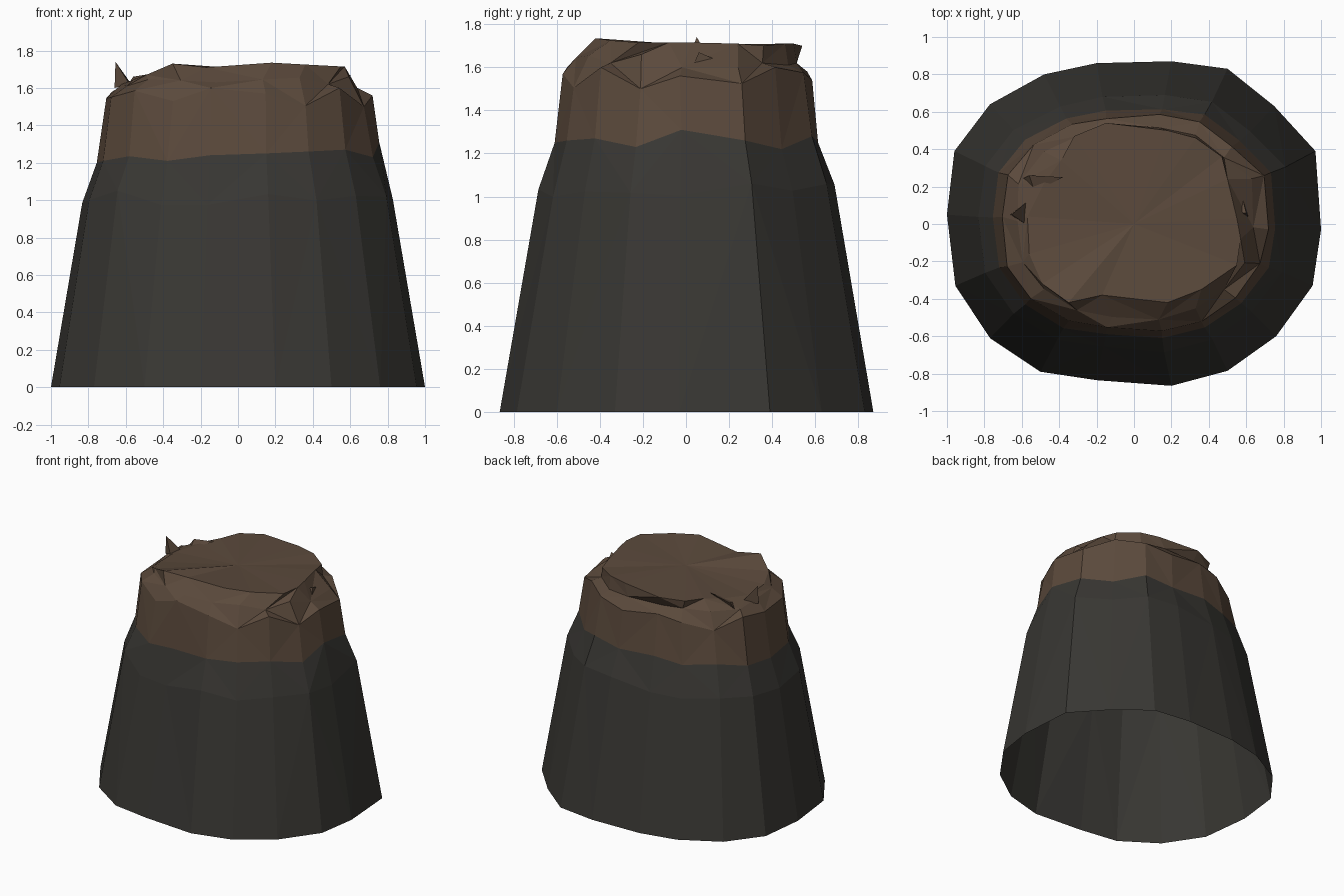
import bpy, bmesh, random

if "Cube" in bpy.data.objects:
    bpy.data.objects.remove(bpy.data.objects["Cube"])

random.seed(4)

# Base outline, counter-clockwise from the back right
BASE = [(.97, .39), (.75, .63), (.5, .83), (.2, .87), (-.2, .86), (-.48, .8),
        (-.77, .64), (-.96, .39), (-1, .05), (-.955, -.33), (-.77, -.61), (-.5, -.79),
        (-.2, -.835), (.2, -.865), (.5, -.785), (.76, -.6), (.955, -.33), (1, -.03)]
N = len(BASE)

# Uneven heights, one per column
BARK_Z = [1.26, 1.22, 1.28, 1.25, 1.27, 1.24, 1.26, 1.22, 1.20,
          1.21, 1.235, 1.21, 1.24, 1.25, 1.26, 1.27, 1.23, 1.31]
RIM_Z = [1.525, 1.60, 1.575, 1.54, 1.58, 1.55, 1.50, 1.58, 1.545,
         1.55, 1.585, 1.53, 1.60, 1.57, 1.505, 1.60, 1.50, 1.56]
LIP_Z = [1.60, 1.62, 1.61, 1.62, 1.62, 1.63, 1.62, 1.61, 1.62,
         1.61, 1.645, 1.64, 1.63, 1.645, 1.655, 1.62, 1.66, 1.60]

# Outline of the broken top
CAP = [(.50, .24, 1.71), (.47, .36, 1.70), (.33, .46, 1.71), (.18, .50, 1.71),
       (-.15, .54, 1.70), (-.32, .47, 1.69), (-.39, .34, 1.68), (-.48, .22, 1.66),
       (-.57, .04, 1.64), (-.56, -.16, 1.645), (-.49, -.32, 1.67), (-.35, -.42, 1.73),
       (-.17, -.38, 1.71), (.18, -.42, 1.735), (.36, -.35, 1.725), (.55, -.22, 1.715),
       (.57, -.08, 1.715), (.55, .03, 1.715)]


def material(name, rgb):
    m = bpy.data.materials.new(name)
    m.diffuse_color = (*rgb, 1)
    m.use_nodes = True
    m.node_tree.nodes["Principled BSDF"].inputs["Base Color"].default_value = m.diffuse_color
    return m


def ring(sx, sy, heights, jitter=0.0):
    return [(x * sx + random.uniform(-jitter, jitter),
             y * sy + random.uniform(-jitter, jitter), z)
            for (x, y), z in zip(BASE, heights)]


def loft(name, rings, mat, cap=False):
    bm = bmesh.new()
    loops = [[bm.verts.new(p) for p in r] for r in rings]
    for k, (a, b) in enumerate(zip(loops, loops[1:])):
        for i in range(N):
            j = (i + 1) % N
            if (i + k) % 2:
                bm.faces.new((a[i], a[j], b[j]))
                bm.faces.new((a[i], b[j], b[i]))
            else:
                bm.faces.new((a[i], a[j], b[i]))
                bm.faces.new((a[j], b[j], b[i]))
    if cap:
        top = bm.verts.new((0, 0, 1.705))
        for i in range(N):
            bm.faces.new((loops[-1][i], loops[-1][(i + 1) % N], top))
    return finish(name, bm, mat)


def finish(name, bm, mat):
    me = bpy.data.meshes.new(name)
    bm.to_mesh(me)
    bm.free()
    me.materials.append(mat)
    ob = bpy.data.objects.new(name, me)
    bpy.context.collection.objects.link(ob)
    return ob


def splinter(name, points, mat):
    bm = bmesh.new()
    bmesh.ops.convex_hull(bm, input=[bm.verts.new(p) for p in points])
    bmesh.ops.recalc_face_normals(bm, faces=bm.faces)
    return finish(name, bm, mat)


grey = material("dark_bark", (.040, .038, .033))
brown = material("bare_wood", (.105, .068, .045))

# Open-bottomed tapered trunk
base = ring(1, 1, [0] * N)
shoulder = ring(.83, .79, [1.02 + random.uniform(-.05, .05) for _ in BASE], .005)
bark_edge = ring(.755, .705, BARK_Z)
loft("trunk", [base, shoulder, bark_edge], grey)

# Brown band, bevelled lip and broken top
rim = ring(.71, .665, RIM_Z, .01)
lip = ring(.635, .585, LIP_Z, .015)
loft("broken_top", [bark_edge, rim, lip, CAP], brown, cap=True)

# Splinters standing on the lip
splinter("left_splinter", [(-.66, .05, 1.60), (-.58, 0, 1.62), (-.57, .12, 1.62),
                           (-.655, .05, 1.74)], brown)
splinter("back_left_splinter", [(-.60, .24, 1.60), (-.53, .17, 1.63), (-.38, .25, 1.69),
                                (-.56, .26, 1.66)], brown)
splinter("right_splinter", [(.62, .02, 1.58), (.54, .06, 1.64), (.56, .22, 1.60),
                            (.60, .06, 1.67)], brown)
